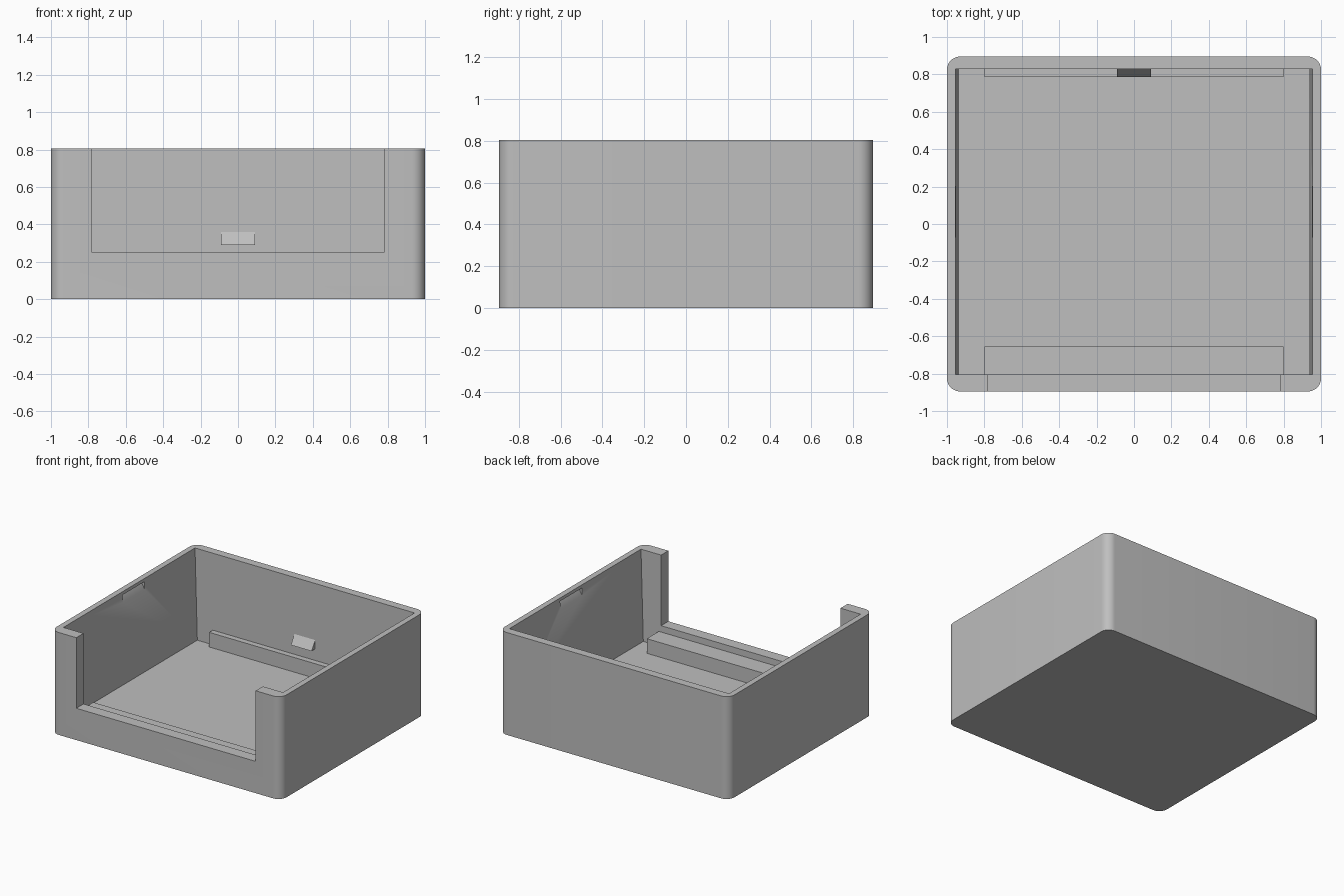
import bpy, bmesh, math

if "Cube" in bpy.data.objects:
    bpy.data.objects.remove(bpy.data.objects["Cube"], do_unlink=True)

WIDTH, DEPTH, HEIGHT, RADIUS = 1.0, 0.895, 0.805, 0.07
FLOOR, BACK, FRONT = 0.085, 0.83, -0.805

grey = bpy.data.materials.new("plain grey")
grey.use_nodes = True
grey.diffuse_color = (0.52, 0.52, 0.52, 1)
grey.node_tree.nodes["Principled BSDF"].inputs["Base Color"].default_value = grey.diffuse_color


def loft(name, lower, upper):
    """Solid between two matching rings of points."""
    bm = bmesh.new()
    a = [bm.verts.new(p) for p in lower]
    b = [bm.verts.new(p) for p in upper]
    bm.faces.new(a)
    bm.faces.new(b)
    for i in range(len(a)):
        j = (i + 1) % len(a)
        bm.faces.new((a[i], a[j], b[j], b[i]))
    bmesh.ops.recalc_face_normals(bm, faces=bm.faces)
    mesh = bpy.data.meshes.new(name)
    bm.to_mesh(mesh)
    bm.free()
    mesh.materials.append(grey)
    obj = bpy.data.objects.new(name, mesh)
    bpy.context.collection.objects.link(obj)
    return obj


def rect(x, y0, y1, z):
    return [(-x, y0, z), (x, y0, z), (x, y1, z), (-x, y1, z)]


def block(name, x, y0, y1, z0, z1):
    return loft(name, rect(x, y0, y1, z0), rect(x, y0, y1, z1))


def rounded_ring(z, steps=10):
    ring = []
    for k, (sx, sy) in enumerate([(1, 1), (-1, 1), (-1, -1), (1, -1)]):
        for i in range(steps + 1):
            t = math.pi / 2 * (k + i / steps)
            ring.append((sx * (WIDTH - RADIUS) + RADIUS * math.cos(t),
                         sy * (DEPTH - RADIUS) + RADIUS * math.sin(t), z))
    return ring


# Outer shell and the pieces removed from it
shell = loft("open_box", rounded_ring(0), rounded_ring(HEIGHT))
top = HEIGHT + 0.1
slope = 0.02 / (HEIGHT - FLOOR)
cutters = [
    loft("cavity_cutter", rect(0.935, FRONT, BACK, FLOOR),
         rect(0.955 + 0.1 * slope, FRONT, BACK, top)),
    block("front_opening_cutter", 0.78, -1.0, FRONT + 0.05, 0.25, top),
]
# Wedge-shaped latch pockets in both side walls
for side in (-1, 1):
    tri = [(0.93, 0.68), (0.985, 0.78), (0.93, 0.78)]
    cutters.append(loft("latch_pocket_cutter",
                        [(side * x, -0.07, z) for x, z in tri],
                        [(side * x, 0.20, z) for x, z in tri]))

for cutter in cutters:
    mod = shell.modifiers.new(cutter.name, 'BOOLEAN')
    mod.operation = 'DIFFERENCE'
    mod.solver = 'EXACT'
    mod.object = cutter
bpy.context.view_layer.update()
evaluated = shell.evaluated_get(bpy.context.evaluated_depsgraph_get())
result = bpy.data.meshes.new_from_object(evaluated)
shell.modifiers.clear()
shell.data = result
for cutter in cutters:
    bpy.data.objects.remove(cutter, do_unlink=True)

# Support rails along the back and front of the floor
block("back_rail", 0.80, 0.785, BACK + 0.01, FLOOR - 0.01, 0.20)
block("front_rail", 0.80, FRONT - 0.01, -0.655, FLOOR - 0.01, 0.20)

# Wedge catch on the back wall
wedge = [(BACK + 0.01, 0.29), (0.785, 0.29), (BACK, 0.36), (BACK + 0.01, 0.36)]
loft("back_catch", [(-0.09, y, z) for y, z in wedge],
     [(0.09, y, z) for y, z in wedge])

# Smooth the rounded corners only
bpy.ops.object.select_all(action='DESELECT')
shell.select_set(True)
bpy.context.view_layer.objects.active = shell
bpy.ops.object.shade_smooth_by_angle(angle=math.radians(30))
